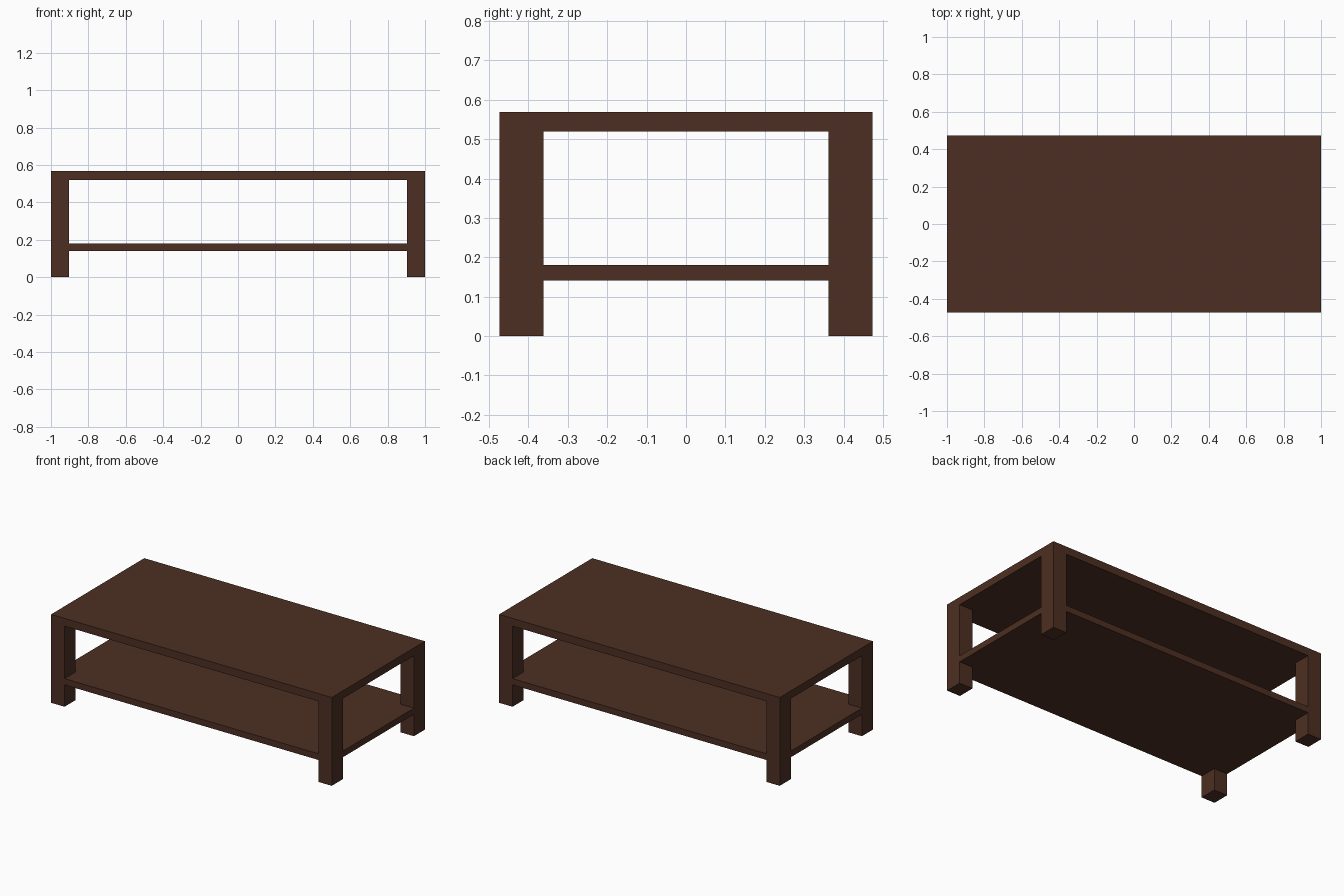
import bpy
import bmesh

if "Cube" in bpy.data.objects:
    bpy.data.objects.remove(bpy.data.objects["Cube"])

HX, HY = 1.0, 0.474            # half length and half depth
LX, LY = 0.096, 0.112          # leg cross-section
TOP, UNDER = 0.569, 0.519      # table top
SHELF_LO, SHELF_HI = 0.141, 0.181

wood = bpy.data.materials.new("dark_wood")
wood.diffuse_color = (0.073, 0.028, 0.016, 1)
wood.use_nodes = True
wood.node_tree.nodes["Principled BSDF"].inputs["Base Color"].default_value = wood.diffuse_color


def prism(name, outline, z0, z1):
    """Extrude a flat outline (x, y) from z0 up to z1."""
    bm = bmesh.new()
    face = bm.faces.new([bm.verts.new((x, y, z0)) for x, y in outline])
    ext = bmesh.ops.extrude_face_region(bm, geom=[face])
    verts = [g for g in ext["geom"] if isinstance(g, bmesh.types.BMVert)]
    bmesh.ops.translate(bm, verts=verts, vec=(0, 0, z1 - z0))
    bmesh.ops.recalc_face_normals(bm, faces=bm.faces)
    mesh = bpy.data.meshes.new(name)
    bm.to_mesh(mesh)
    bm.free()
    mesh.materials.append(wood)
    obj = bpy.data.objects.new(name, mesh)
    bpy.context.collection.objects.link(obj)
    return obj


def rect(x0, x1, y0, y1):
    return [(x0, y0), (x1, y0), (x1, y1), (x0, y1)]


# Table top
prism("table_top", rect(-HX, HX, -HY, HY), UNDER, TOP)

# Four corner legs, flush with the outer edges
for side, sx in (("left", -1), ("right", 1)):
    for end, sy in (("front", -1), ("back", 1)):
        xs = sorted((sx * HX, sx * (HX - LX)))
        ys = sorted((sy * HY, sy * (HY - LY)))
        prism(f"{end}_{side}_leg", rect(*xs, *ys), 0, UNDER)

# Lower shelf, notched around the legs
ix, iy = HX - LX, HY - LY
prism("lower_shelf", [
    (-ix, -HY), (ix, -HY), (ix, -iy), (HX, -iy), (HX, iy), (ix, iy),
    (ix, HY), (-ix, HY), (-ix, iy), (-HX, iy), (-HX, -iy), (-ix, -iy),
], SHELF_LO, SHELF_HI)
